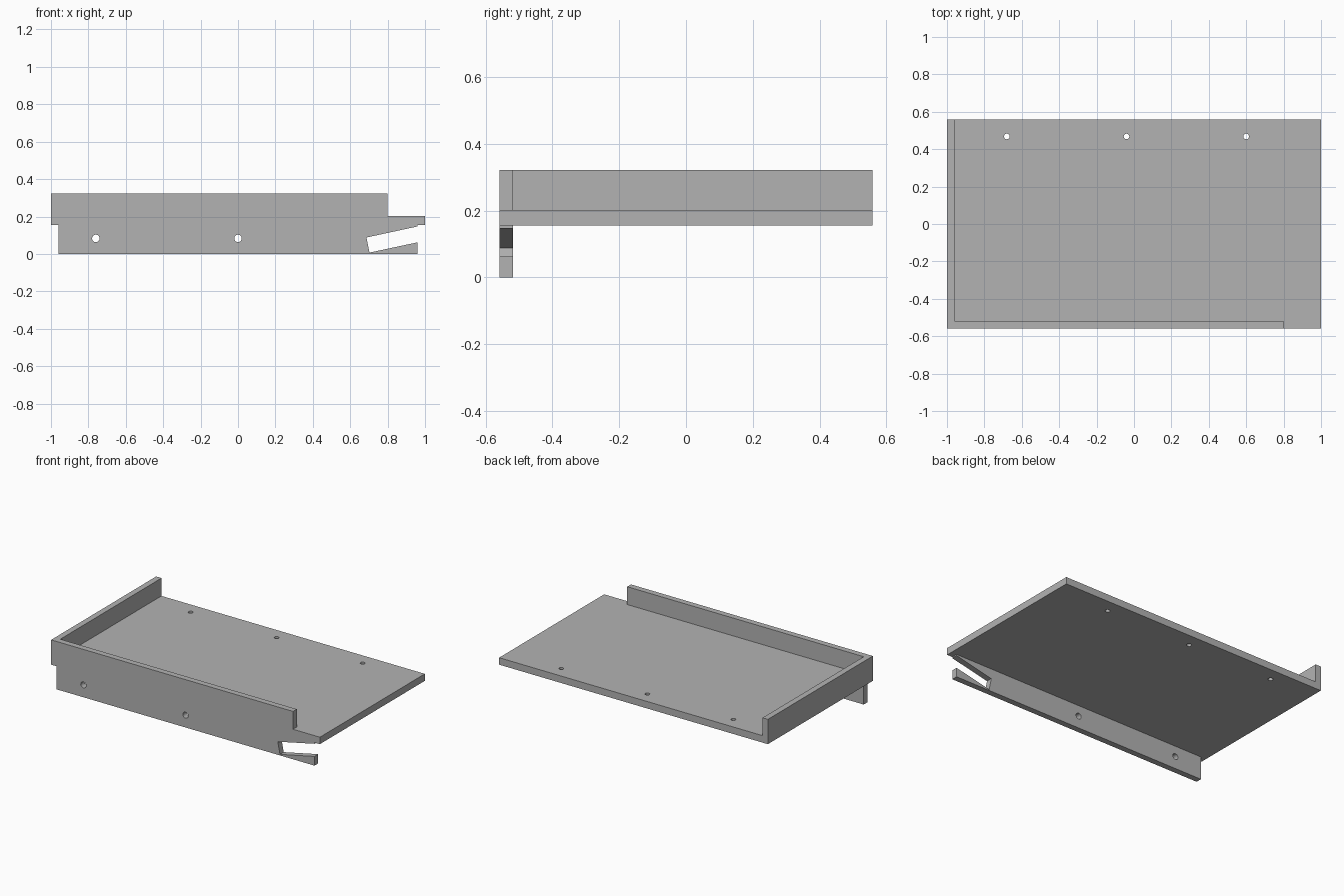
import bpy
import bmesh
from mathutils import Matrix, Vector

cube = bpy.data.objects.get("Cube")
if cube:
    bpy.data.objects.remove(cube, do_unlink=True)

HALF_Y = 0.558
WALL = 0.04
FLOOR, DECK, RIM = 0.155, 0.202, 0.322
INNER_Y = WALL - HALF_Y

grey = bpy.data.materials.new("plain_grey")
grey.use_nodes = True
COLOR = (0.45, 0.45, 0.45, 1)
grey.diffuse_color = COLOR
grey.node_tree.nodes["Principled BSDF"].inputs["Base Color"].default_value = COLOR


def prism(name, points, shift):
    """Extrude a closed outline of 3D points along a vector."""
    bm = bmesh.new()
    face = bm.faces.new([bm.verts.new(p) for p in points])
    moved = bmesh.ops.extrude_face_region(bm, geom=[face])["geom"]
    verts = [v for v in moved if isinstance(v, bmesh.types.BMVert)]
    bmesh.ops.translate(bm, verts=verts, vec=Vector(shift))
    bmesh.ops.recalc_face_normals(bm, faces=bm.faces)
    return finish(name, bm)


def finish(name, bm):
    mesh = bpy.data.meshes.new(name)
    bm.to_mesh(mesh)
    bm.free()
    mesh.materials.append(grey)
    obj = bpy.data.objects.new(name, mesh)
    bpy.context.collection.objects.link(obj)
    return obj


def pin(name, center, radius, axis):
    """Round cutter for a screw hole."""
    bm = bmesh.new()
    turn = Matrix.Rotation(1.5707963, 4, "X") if axis == "Y" else Matrix()
    bmesh.ops.create_cone(bm, cap_ends=True, segments=24, radius1=radius,
                          radius2=radius, depth=0.2,
                          matrix=Matrix.Translation(center) @ turn)
    return finish(name, bm)


def combine(target, tool, operation):
    """Apply a boolean and discard the tool."""
    tool.hide_render = True
    mod = target.modifiers.new(operation, "BOOLEAN")
    mod.object, mod.operation, mod.solver = tool, operation, "EXACT"
    bpy.context.view_layer.update()
    result = target.evaluated_get(bpy.context.evaluated_depsgraph_get())
    mesh = bpy.data.meshes.new_from_object(result)
    target.modifiers.clear()
    target.data = mesh
    bpy.data.objects.remove(tool, do_unlink=True)


# Front panel: rim, lower flange and the slanted open slot in one outline
outline = [(-1, RIM), (-1, FLOOR), (-0.96, FLOOR), (-0.96, 0), (0.96, 0),
           (0.96, 0.062), (0.703, 0.007), (0.687, 0.088), (0.96, 0.147),
           (0.96, FLOOR), (1, FLOOR), (1, DECK), (0.8, DECK), (0.8, RIM)]
bracket = prism("shelf_bracket", [(x, -HALF_Y, z) for x, z in outline], (0, WALL, 0))

# Deck and end wall share one L-shaped section
section = [(-1, FLOOR), (1, FLOOR), (1, DECK), (WALL - 1, DECK),
           (WALL - 1, RIM), (-1, RIM)]
deck = prism("deck_and_end_wall", [(x, INNER_Y, z) for x, z in section],
             (0, HALF_Y - INNER_Y, 0))
combine(bracket, deck, "UNION")

# Screw holes through the deck and the flange
for x in (-0.68, -0.04, 0.6):
    combine(bracket, pin("deck_hole", (x, 0.468, 0.18), 0.015, "Z"), "DIFFERENCE")
for x in (-0.76, 0):
    combine(bracket, pin("flange_hole", (x, -0.538, 0.083), 0.02, "Y"), "DIFFERENCE")

# Merge flat seams and keep crisp edges
bm = bmesh.new()
bm.from_mesh(bracket.data)
bmesh.ops.remove_doubles(bm, verts=bm.verts, dist=0.0001)
bmesh.ops.dissolve_limit(bm, angle_limit=0.01, verts=bm.verts, edges=bm.edges)
bm.to_mesh(bracket.data)
bm.free()
